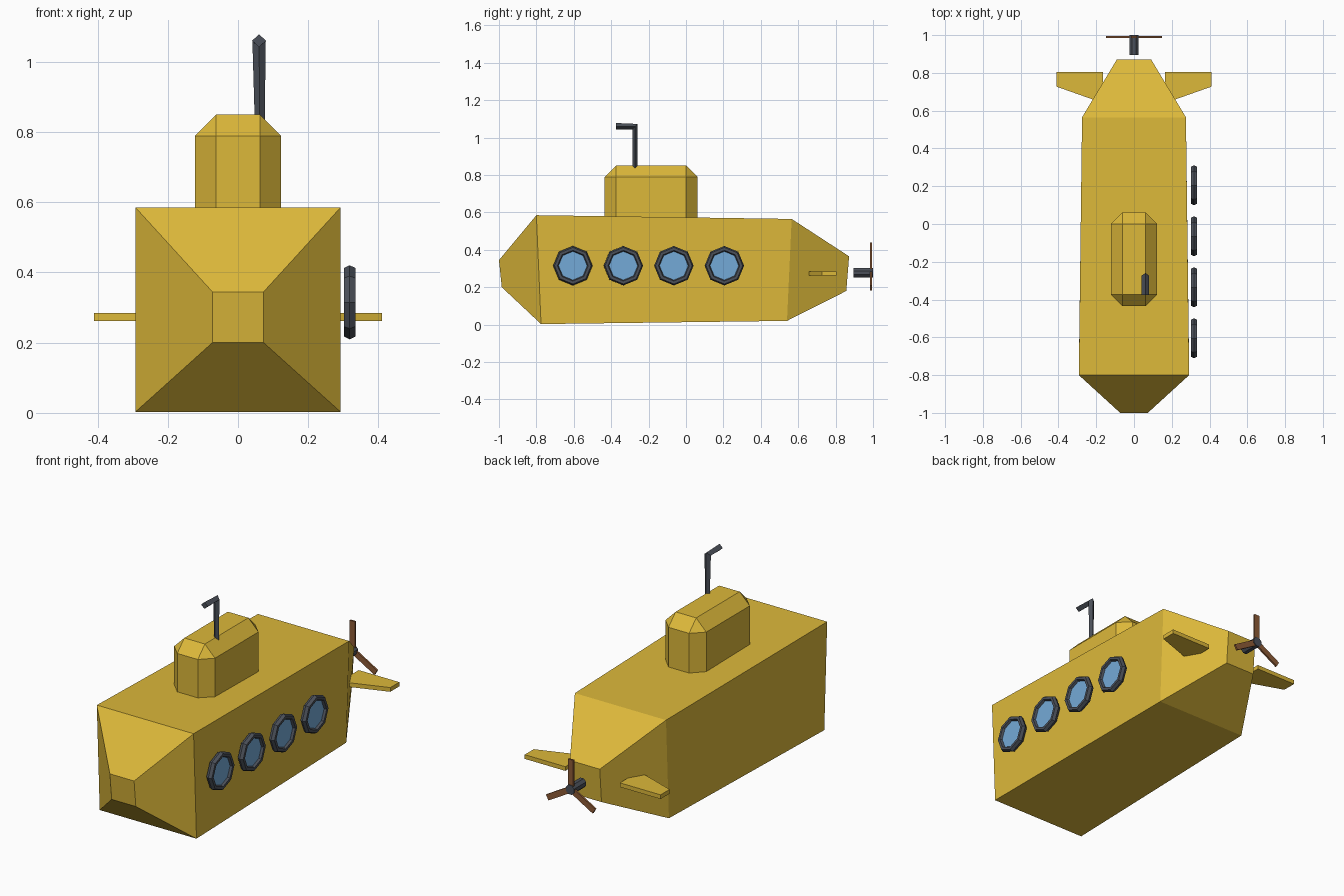
import bpy, bmesh, math
from mathutils import Matrix, Vector

if "Cube" in bpy.data.objects:
    bpy.data.objects.remove(bpy.data.objects["Cube"])


def material(name, r, g, b):
    m = bpy.data.materials.new(name)
    m.use_nodes = True
    m.diffuse_color = (r, g, b, 1)
    m.node_tree.nodes["Principled BSDF"].inputs["Base Color"].default_value = (r, g, b, 1)
    return m


yellow = material("yellow paint", 0.72, 0.48, 0.042)
steel = material("dark steel", 0.07, 0.08, 0.1)
blue = material("blue glass", 0.175, 0.4, 0.68)
copper = material("copper brown", 0.27, 0.105, 0.037)


def finish(name, bm, mat):
    bmesh.ops.recalc_face_normals(bm, faces=bm.faces)
    mesh = bpy.data.meshes.new(name)
    bm.to_mesh(mesh)
    bm.free()
    mesh.materials.append(mat)
    obj = bpy.data.objects.new(name, mesh)
    bpy.context.collection.objects.link(obj)
    return obj


def loft(name, rings, mat):
    """Skin a series of matching rings and cap both ends."""
    bm = bmesh.new()
    loops = [[bm.verts.new(p) for p in ring] for ring in rings]
    n = len(loops[0])
    for a, b in zip(loops, loops[1:]):
        for i in range(n):
            j = (i + 1) % n
            bm.faces.new((a[i], a[j], b[j], b[i]))
    bm.faces.new(loops[0])
    bm.faces.new(loops[-1])
    return finish(name, bm, mat)


def box(name, lo, hi, mat, turn=Matrix()):
    lo, hi = Vector(lo), Vector(hi)
    bm = bmesh.new()
    bmesh.ops.create_cube(bm, size=1)
    bm.transform(turn @ Matrix.Translation((lo + hi) / 2) @ Matrix.Diagonal((*(hi - lo), 1)))
    return finish(name, bm, mat)


def cylinder(name, centre, radius, depth, sides, axis, mat, spin=0):
    bm = bmesh.new()
    bmesh.ops.create_cone(bm, cap_ends=True, segments=sides, radius1=radius,
                          radius2=radius, depth=depth)
    bm.transform(Matrix.Translation(centre) @ Matrix.Rotation(math.pi / 2, 4, axis)
                 @ Matrix.Rotation(spin, 4, "Z"))
    return finish(name, bm, mat)


# Hull: four rectangular sections from nose to tail
def section(w, y_top, z_top, y_low, z_low):
    return [(-w, y_low, z_low), (w, y_low, z_low), (w, y_top, z_top), (-w, y_top, z_top)]


loft("hull", [section(0.073, -1.0, 0.345, -0.985, 0.2),
              section(0.292, -0.8, 0.585, -0.775, 0.003),
              section(0.275, 0.565, 0.565, 0.54, 0.02),
              section(0.09, 0.872, 0.365, 0.857, 0.18)], yellow)

# Conning tower: bevelled box with its base sunk into the hull
tower = box("conning_tower", (-0.123, -0.435, 0.45), (0.123, 0.062, 0.85), yellow)
bevel = tower.modifiers.new("chamfer", "BEVEL")
bevel.width = 0.061
bevel.segments = 1


# Periscope: bent tube of diamond section
def diamond(centre, side, up):
    c, s, u = Vector(centre), Vector(side), Vector(up)
    return [c + s, c + u, c - s, c - u]


loft("periscope", [diamond((0.062, -0.273, 0.82), (0.014, 0, 0), (0, -0.013, 0)),
                   diamond((0.06, -0.273, 1.058), (0.019, 0, 0), (0, -0.013, -0.015)),
                   diamond((0.06, -0.375, 1.06), (0.02, 0, 0), (0, 0, -0.018))][:1]
     + [diamond((0.06, -0.273, 1.058), (0.019, 0, 0), (0, -0.013, -0.015)),
        diamond((0.06, -0.375, 1.06), (0.02, 0, 0), (0, 0, -0.018))], steel)

# Portholes along one side
for i in range(4):
    centre = (0.318, -0.605 + 0.27 * i, 0.315)
    bpy.ops.mesh.primitive_torus_add(location=centre, rotation=(0, math.pi / 2, 0),
                                     major_segments=8, minor_segments=6,
                                     major_radius=0.09, minor_radius=0.0155)
    frame = bpy.context.object
    frame.name = f"porthole_frame_{i + 1}"
    frame.scale.z = 1.2
    frame.data.materials.append(steel)
    for p in frame.data.polygons:
        p.use_smooth = False
    cylinder(f"porthole_glass_{i + 1}", centre, 0.085, 0.008, 8, "Y", blue)

# Tail fins
outline = [(0.165, 0.805), (0.41, 0.805), (0.41, 0.727), (0.22, 0.66), (0.165, 0.642)]
for name, s in (("left_fin", 1), ("right_fin", -1)):
    loft(name, [[(s * x, y, z) for x, y in outline] for z in (0.262, 0.285)], yellow)

# Propeller: shaft and three blades
cylinder("propeller_shaft", (0, 0.948, 0.277), 0.027, 0.104, 8, "X", steel, math.pi / 8)
for i in range(3):
    turn = Matrix.Translation((0, 0.99, 0.277)) @ Matrix.Rotation(math.tau * i / 3, 4, "Y")
    box(f"propeller_blade_{i + 1}", (-0.016, -0.005, 0), (0.016, 0.005, 0.163), copper, turn)
